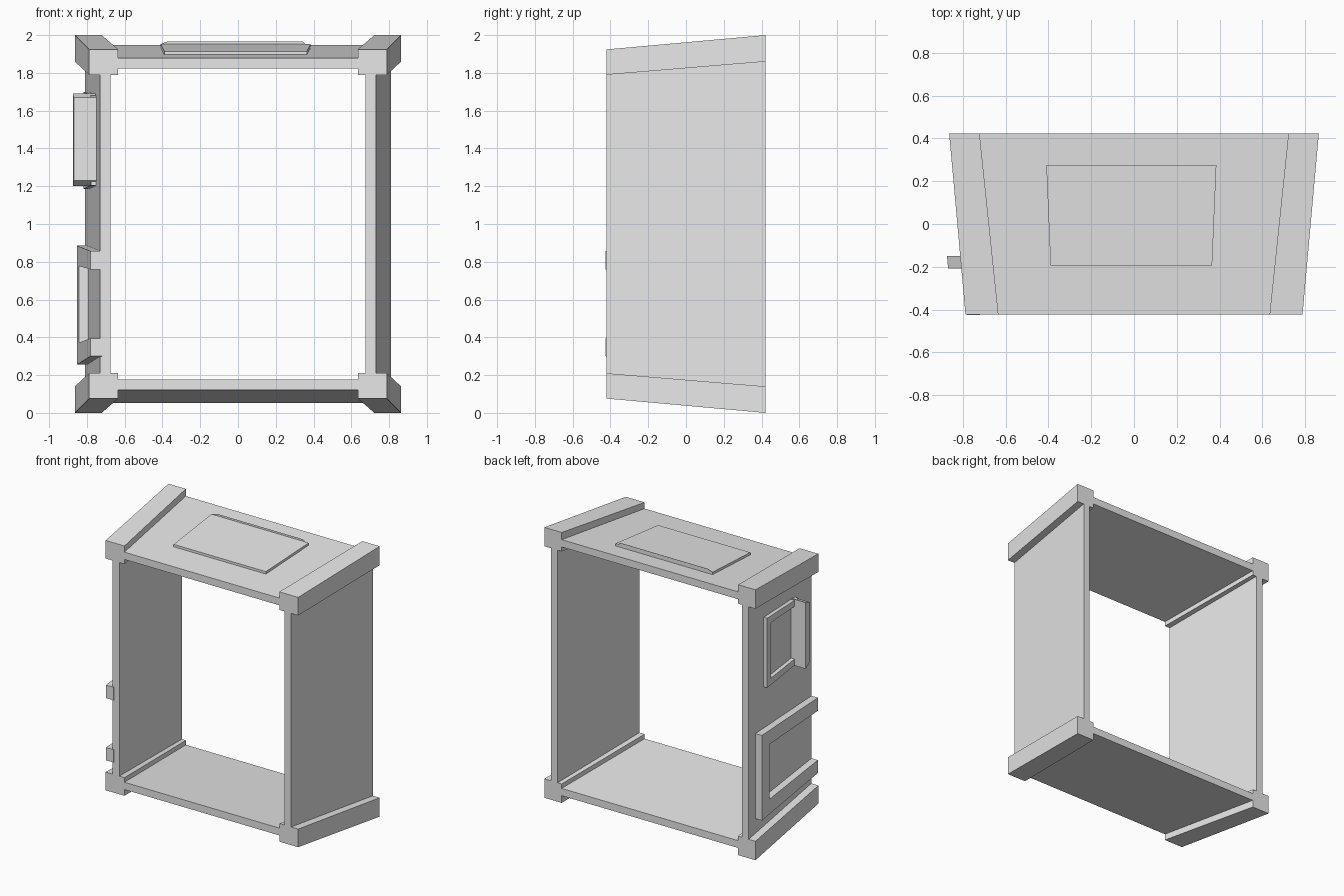
import bpy, bmesh
from mathutils import Vector

cube = bpy.data.objects.get("Cube")
if cube:
    bpy.data.objects.remove(cube, do_unlink=True)

grey = bpy.data.materials.new("light grey")
grey.use_nodes = True
grey.diffuse_color = (0.8, 0.8, 0.8, 1)
grey.node_tree.nodes["Principled BSDF"].inputs["Base Color"].default_value = (0.8, 0.8, 0.8, 1)

FRONT, BACK = -0.422, 0.422


def mix(a, b, y):
    """Value at depth y of a line running from a at the front to b at the back."""
    return a + (b - a) * (y - FRONT) / (BACK - FRONT)


def finish(bm, name):
    bmesh.ops.recalc_face_normals(bm, faces=bm.faces)
    mesh = bpy.data.meshes.new(name)
    bm.to_mesh(mesh)
    bm.free()
    mesh.materials.append(grey)
    obj = bpy.data.objects.new(name, mesh)
    bpy.context.collection.objects.link(obj)
    return obj


def loft(front, back, y0=FRONT, y1=BACK):
    """Tapered block between two (x0, x1, z0, z1) rectangles."""
    bm = bmesh.new()
    rings = []
    for (x0, x1, z0, z1), y in ((front, y0), (back, y1)):
        rings.append([bm.verts.new((x, y, z))
                      for x, z in ((x0, z0), (x1, z0), (x1, z1), (x0, z1))])
    a, b = rings
    bm.faces.new(a)
    bm.faces.new(b[::-1])
    for i in range(4):
        j = (i + 1) % 4
        bm.faces.new((a[i], b[i], b[j], a[j]))
    bm.normal_update()
    return bm


def flip(rect, sx, sz):
    """Mirror a rectangle across the frame centre (x = 0, z = 1)."""
    x0, x1, z0, z1 = rect
    xs = sorted((sx * x0, sx * x1))
    zs = sorted((1 + sz * (z0 - 1), 1 + sz * (z1 - 1)))
    return (*xs, *zs)


# Corner beams flaring towards the back
for sx, side in ((-1, "right"), (1, "left")):
    for sz, level in ((-1, "lower"), (1, "upper")):
        finish(loft(flip((0.634, 0.788, 1.79, 1.924), sx, sz),
                    flip((0.722, 0.864, 1.86, 2.0), sx, sz)), f"{level}_{side}_beam")

# Side walls
for sx, side in ((-1, "right"), (1, "left")):
    finish(loft(flip((0.676, 0.73, 0.21, 1.79), sx, 1),
                flip((0.755, 0.809, 0.14, 1.86), sx, 1)), f"{side}_wall")

# Top and bottom panels
for sz, name in ((1, "top_panel"), (-1, "bottom_panel")):
    finish(loft(flip((-0.634, 0.634, 1.824, 1.878), 1, sz),
                flip((-0.722, 0.722, 1.893, 1.947), 1, sz)), name)

# Raised frame with a sunken centre on the top panel
y0, y1 = -0.195, 0.275
za, zb = mix(1.878, 1.947, y0), mix(1.878, 1.947, y1)
bm = loft((-0.39, 0.365, za - 0.01, za + 0.018),
          (-0.41, 0.385, zb - 0.01, zb + 0.018), y0, y1)
top = max(bm.faces, key=lambda f: f.calc_center_median().z)
up = top.normal.copy()
bmesh.ops.inset_region(bm, faces=[top], thickness=0.06)
floor = bmesh.ops.extrude_face_region(bm, geom=[top])["geom"]
bmesh.ops.translate(bm, vec=-abs(up.z) * Vector((0, 0, 0.015)),
                    verts=[v for v in floor if isinstance(v, bmesh.types.BMVert)])
bmesh.ops.delete(bm, geom=[top], context="FACES")
finish(bm, "top_raised_frame")


def wall_bar(name, y0, y1, z_front, z_back, depth):
    """Bar standing off the outside of the right wall, following its slope."""
    w0, w1 = mix(-0.73, -0.809, y0), mix(-0.73, -0.809, y1)
    finish(loft((w0 - depth, w0 + 0.01, *z_front),
                (w1 - depth, w1 + 0.01, *z_back), y0, y1), name)


# Lower three-sided frame, open towards the front
wall_bar("lower_frame_top", -0.425, 0.33, (0.76, 0.857), (0.78, 0.885), 0.052)
wall_bar("lower_frame_bottom", -0.425, 0.33, (0.30, 0.395), (0.255, 0.368), 0.052)
wall_bar("lower_frame_back", 0.225, 0.33, (0.372, 0.777), (0.368, 0.78), 0.052)

# Upper thin frame with a tall upright fin at its front end
wall_bar("upper_frame_top", -0.2, 0.22, (1.635, 1.68), (1.65, 1.70), 0.028)
wall_bar("upper_frame_bottom", -0.2, 0.22, (1.205, 1.25), (1.185, 1.235), 0.028)
wall_bar("upper_frame_back", 0.17, 0.22, (1.237, 1.648), (1.235, 1.65), 0.028)
wall_bar("upper_frame_fin", -0.207, -0.15, (1.23, 1.67), (1.20, 1.69), 0.119)
